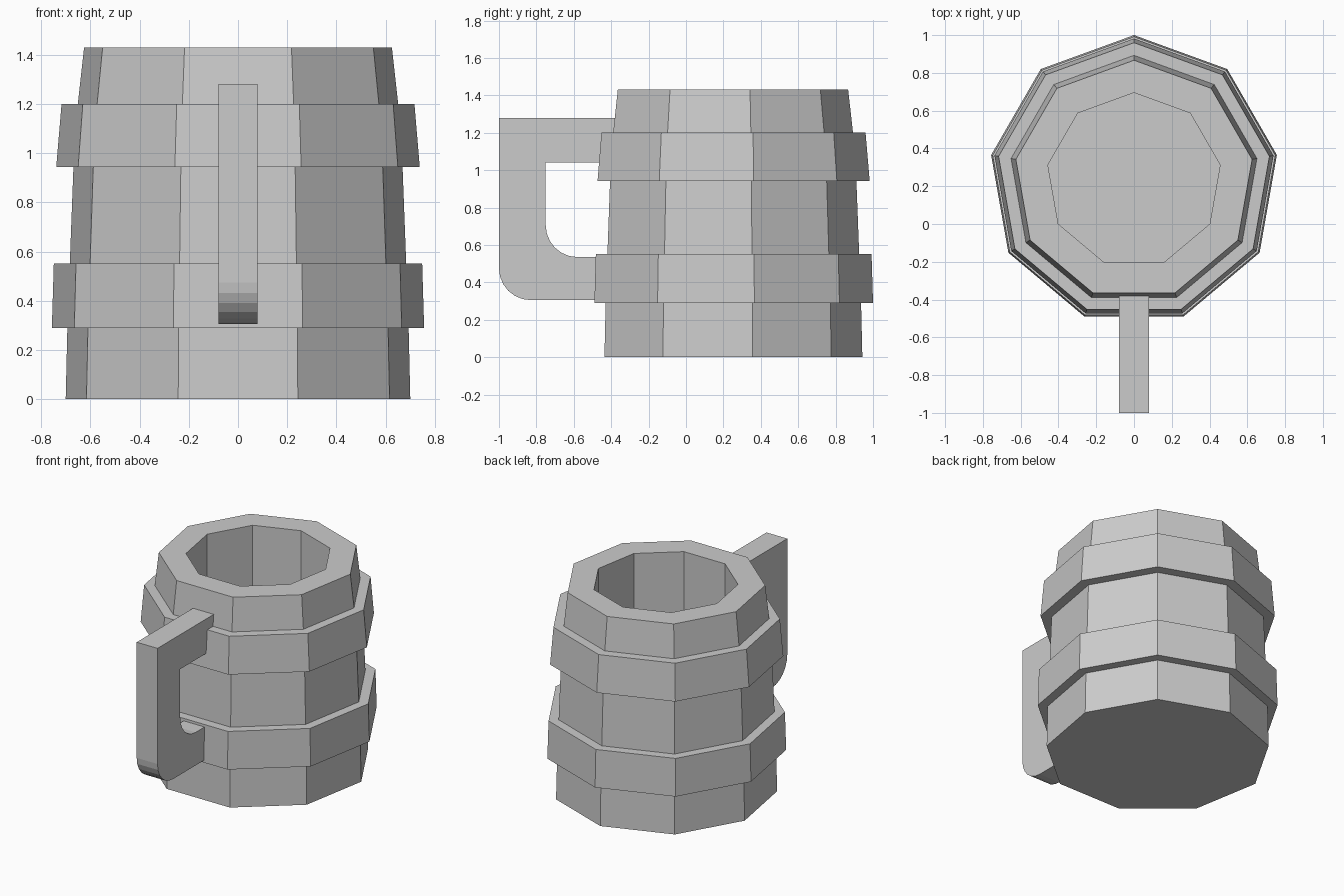
import bpy, bmesh
from math import sin, cos, pi, radians

if "Cube" in bpy.data.objects:
    bpy.data.objects.remove(bpy.data.objects["Cube"])

SIDES, CENTRE_Y = 9, 0.232


def make_object(name, bm):
    bmesh.ops.recalc_face_normals(bm, faces=bm.faces)
    mesh = bpy.data.meshes.new(name)
    bm.to_mesh(mesh)
    bm.free()
    obj = bpy.data.objects.new(name, mesh)
    bpy.context.collection.objects.link(obj)
    return obj


def lathe(name, profile):
    """Nine-sided turned solid from (radius, z) points, capped at both ends."""
    bm = bmesh.new()
    rings = []
    for r, z in profile:
        angles = [pi / 2 + 2 * pi * k / SIDES for k in range(SIDES)]
        rings.append([bm.verts.new((r * cos(a), CENTRE_Y + r * sin(a), z)) for a in angles])
    for low, high in zip(rings, rings[1:]):
        for k in range(SIDES):
            n = (k + 1) % SIDES
            bm.faces.new((low[k], low[n], high[n], high[k]))
    bm.faces.new(rings[0])
    bm.faces.new(rings[-1])
    return make_object(name, bm)


def arc(cy, cz, r, start, end, steps=6):
    angles = [radians(start + (end - start) * i / steps) for i in range(steps + 1)]
    return [(cy + r * cos(a), cz + r * sin(a)) for a in angles]


# Barrel body with two raised hoops, rim, and hollow inside
lathe("mug_body", [
    (0.711, 0), (0.704, 0.29), (0.768, 0.29), (0.760, 0.552),
    (0.694, 0.552), (0.679, 0.943), (0.750, 0.943), (0.728, 1.2),
    (0.661, 1.2), (0.635, 1.43), (0.463, 1.43), (0.463, 0.15)])

# Handle: square top corner, rounded bottom corner, ends sunk into the body
outline = [(-0.35, 1.28), (-1.0, 1.28)]
outline += arc(-0.83, 0.475, 0.17, 180, 270)
outline += [(-0.40, 0.305), (-0.40, 0.535)]
outline += arc(-0.58, 0.705, 0.17, 270, 180)
outline += [(-0.75, 1.04), (-0.35, 1.04)]
bm = bmesh.new()
side = bm.faces.new([bm.verts.new((-0.08, y, z)) for y, z in outline])
new = bmesh.ops.extrude_face_region(bm, geom=[side], use_keep_orig=True)["geom"]
bmesh.ops.translate(bm, vec=(0.16, 0, 0),
                    verts=[v for v in new if isinstance(v, bmesh.types.BMVert)])
make_object("handle", bm)
